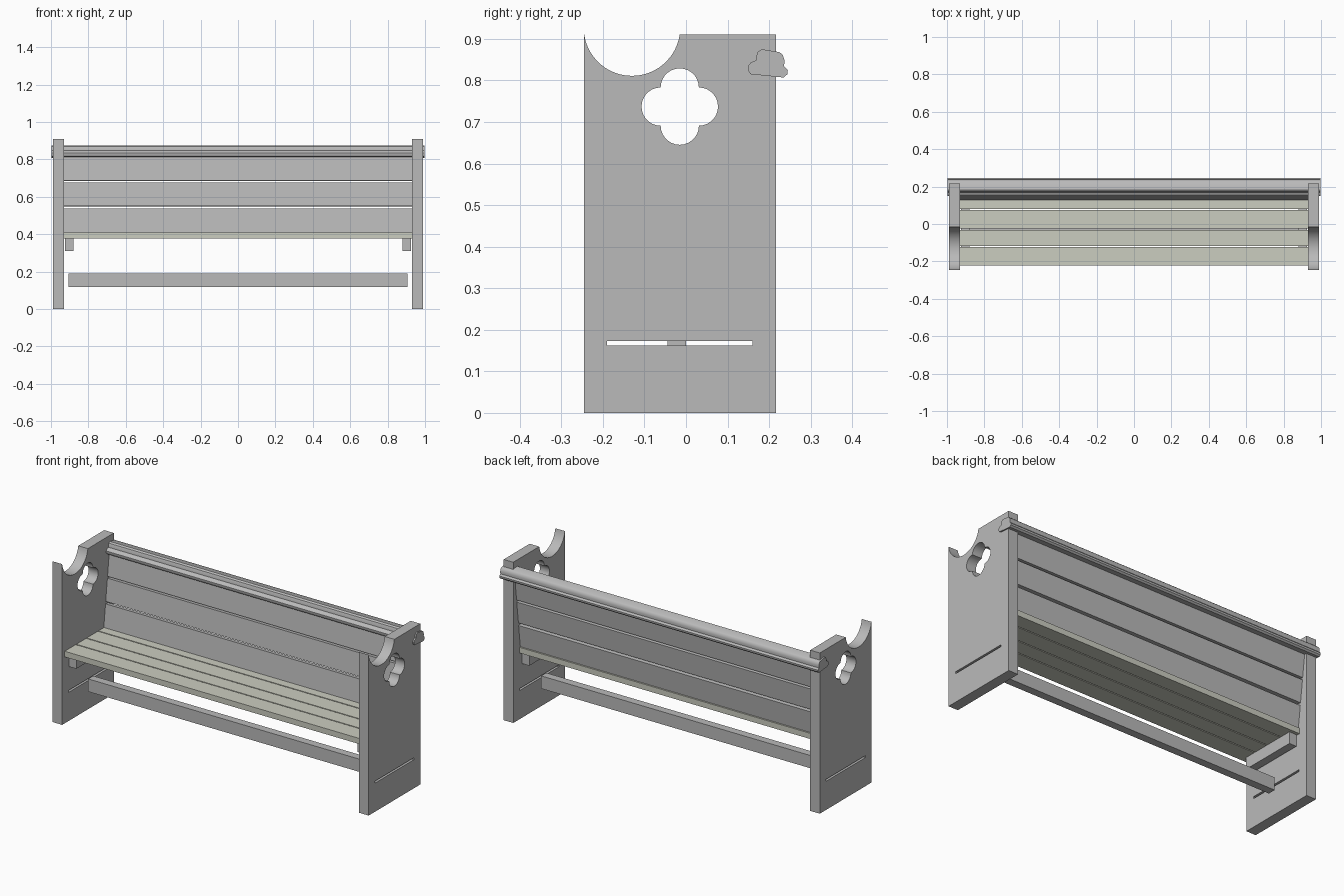
import bpy, bmesh, math

if "Cube" in bpy.data.objects:
    bpy.data.objects.remove(bpy.data.objects["Cube"])


def material(name, rgb):
    m = bpy.data.materials.new(name)
    m.diffuse_color = (*rgb, 1)
    m.use_nodes = True
    m.node_tree.nodes["Principled BSDF"].inputs["Base Color"].default_value = m.diffuse_color
    return m


GREY = material("grey_paint", (0.49, 0.49, 0.49))
CREAM = material("pale_seat", (0.60, 0.61, 0.53))


def link(name, mesh, mat):
    mesh.materials.clear()
    mesh.materials.append(mat)
    ob = bpy.data.objects.new(name, mesh)
    bpy.context.collection.objects.link(ob)
    return ob


def smooth(ob, angle):
    bpy.ops.object.select_all(action='DESELECT')
    ob.select_set(True)
    bpy.context.view_layer.objects.active = ob
    bpy.ops.object.shade_smooth_by_angle(angle=math.radians(angle))


def extrude_x(name, profile, x0, x1, mat):
    """Sweep a (y, z) profile along x."""
    bm = bmesh.new()
    face = bm.faces.new([bm.verts.new((x0, y, z)) for y, z in profile])
    out = bmesh.ops.extrude_face_region(bm, geom=[face])
    for v in out["geom"]:
        if isinstance(v, bmesh.types.BMVert):
            v.co.x = x1
    bmesh.ops.recalc_face_normals(bm, faces=bm.faces)
    mesh = bpy.data.meshes.new(name)
    bm.to_mesh(mesh)
    bm.free()
    return link(name, mesh, mat)


def rect(y0, y1, z0, z1):
    return [(y0, z0), (y1, z0), (y1, z1), (y0, z1)]


def arc(cy, cz, r, a0, a1, n):
    return [(cy + r * math.cos(math.radians(a0 + (a1 - a0) * i / n)),
             cz + r * math.sin(math.radians(a0 + (a1 - a0) * i / n)))
            for i in range(n + 1)]


# End panels: scooped top, quatrefoil opening and a long slot
scoop_r, scoop_z = 0.1161, 0.927
dip = math.degrees(math.asin((scoop_z - 0.91) / scoop_r))
outline = ([(-0.245, 0), (0.217, 0), (0.217, 0.91)]
           + arc(-0.13, scoop_z, scoop_r, -dip, -180 + dip, 24))
quatrefoil = []
for k in range(4):
    a = math.radians(90 * k)
    lobe = arc(-0.015 + 0.046 * math.cos(a), 0.737 + 0.046 * math.sin(a),
               0.046, 90 * k - 90, 90 * k + 90, 14)
    quatrefoil += lobe[:-1]
slot = rect(-0.19, 0.16, 0.162, 0.173)

curve = bpy.data.curves.new("panel_outline", 'CURVE')
curve.dimensions = '2D'
curve.fill_mode = 'BOTH'
curve.extrude = 0.03
for loop in (outline, quatrefoil, slot):
    sp = curve.splines.new('POLY')
    sp.points.add(len(loop) - 1)
    for p, (y, z) in zip(sp.points, loop):
        p.co = (y, z, 0, 1)
    sp.use_cyclic_u = True
source = bpy.data.objects.new("panel_outline", curve)
bpy.context.collection.objects.link(source)
bpy.context.view_layer.update()
deps = bpy.context.evaluated_depsgraph_get()
for side, sx in (("left", -1), ("right", 1)):
    mesh = bpy.data.meshes.new_from_object(source.evaluated_get(deps))
    bm = bmesh.new()
    bm.from_mesh(mesh)
    for v in bm.verts:
        y, z, x = v.co
        v.co = (x + 0.96 * sx, y, z)
    bmesh.ops.remove_doubles(bm, verts=bm.verts, dist=0.0001)
    bmesh.ops.recalc_face_normals(bm, faces=bm.faces)
    bm.to_mesh(mesh)
    bm.free()
    smooth(link(side + "_end_panel", mesh, GREY), 30)
bpy.data.objects.remove(source)

# Seat slats
for i, (y0, y1) in enumerate([(-0.222, -0.124), (-0.118, -0.031),
                              (-0.025, 0.074), (0.080, 0.163)]):
    extrude_x(f"seat_slat_{i + 1}", rect(y0, y1, 0.376, 0.408), -0.93, 0.93, CREAM)

# Leaning backrest boards
def lean(z):
    return 0.128 + 0.12 * (z - 0.41)

for i, (z0, z1) in enumerate([(0.409, 0.537), (0.550, 0.676), (0.686, 0.822)]):
    t = 0.026
    extrude_x(f"back_board_{i + 1}",
              [(lean(z0), z0), (lean(z0) + t, z0 - 0.001),
               (lean(z1) + t, z1 - 0.003), (lean(z1), z1)], -0.93, 0.93, GREY)

# Moulded top rail running through both panels
rail = [(0.155, 0.815), (0.195, 0.811), (0.235, 0.807), (0.244, 0.815),
        (0.245, 0.825), (0.236, 0.834), (0.237, 0.848), (0.233, 0.861),
        (0.225, 0.868), (0.183, 0.875), (0.173, 0.869), (0.169, 0.858),
        (0.168, 0.848), (0.157, 0.844), (0.149, 0.834), (0.149, 0.824)]
smooth(extrude_x("top_rail", rail, -0.998, 0.998, GREY), 35)

# Cleats under the seat and the low stretcher
for side, sx in (("left", -1), ("right", 1)):
    extrude_x(side + "_seat_cleat", rect(-0.19, 0.145, 0.31, 0.376),
              0.88 * sx, 0.925 * sx, GREY)
extrude_x("stretcher", rect(-0.045, 0.0, 0.118, 0.19), -0.907, 0.907, GREY)
